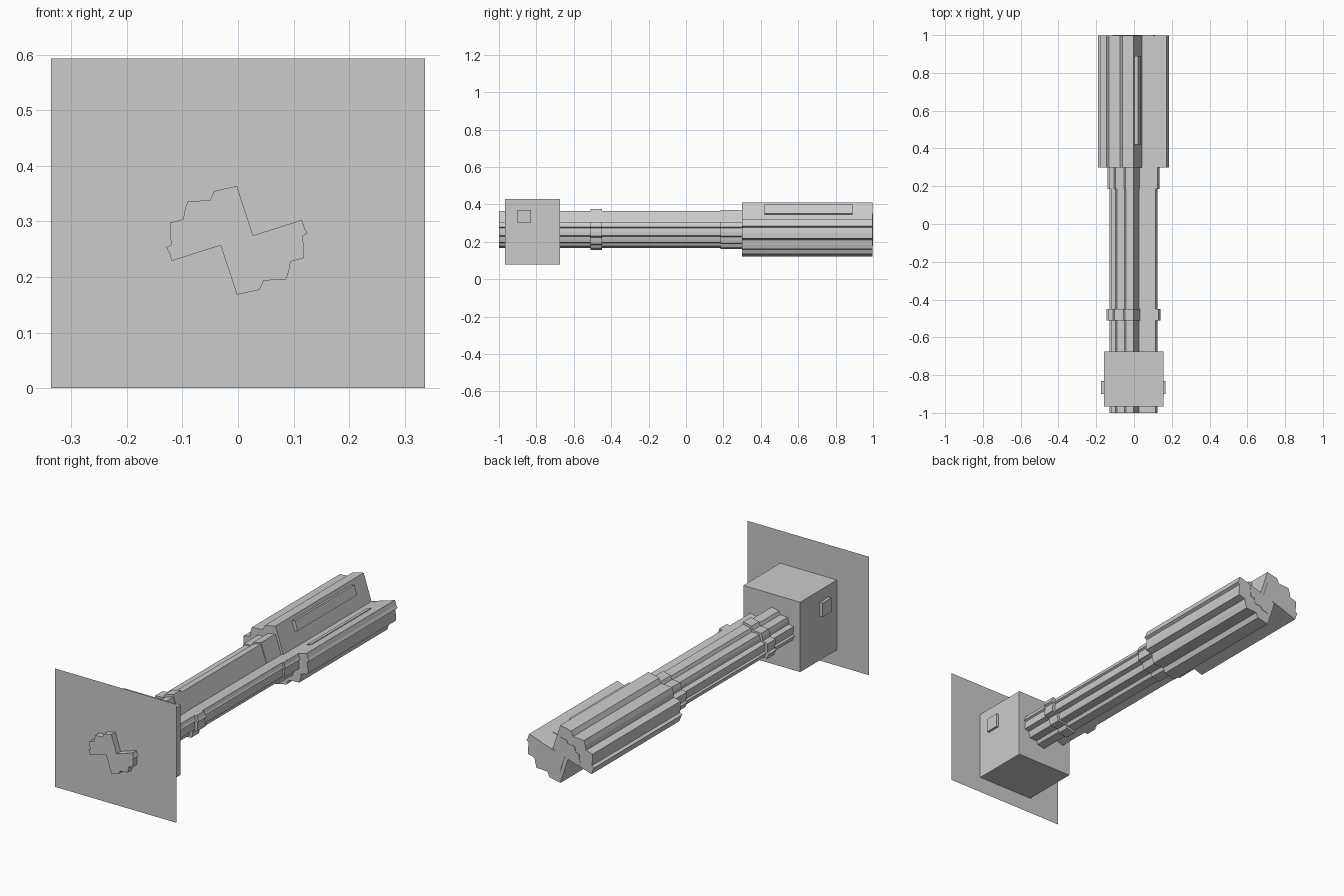
import bpy, bmesh, math
from mathutils import Matrix, Vector

if "Cube" in bpy.data.objects:
    bpy.data.objects.remove(bpy.data.objects["Cube"])

grey = bpy.data.materials.new("metal_grey")
grey.diffuse_color = (0.6, 0.6, 0.6, 1)
grey.use_nodes = True
grey.node_tree.nodes["Principled BSDF"].inputs["Base Color"].default_value = grey.diffuse_color

CX, CZ = -0.002, 0.266   # handle axis

# Half of the notched, saw-toothed cross-section; the rest is a half turn of it
HALF = [(0, .77), (.23, .07), (.92, .29), (.96, .17), (1, .1), (.93, .06), (.95, -.1),
        (.95, -.25), (.76, -.30), (.74, -.42), (.70, -.55), (.38, -.57), (.32, -.70)]
PROFILE = HALF + [(-x, -z) for x, z in HALF]


def finish(name, bm):
    bmesh.ops.recalc_face_normals(bm, faces=bm.faces)
    me = bpy.data.meshes.new(name)
    bm.to_mesh(me)
    bm.free()
    me.materials.append(grey)
    ob = bpy.data.objects.new(name, me)
    bpy.context.collection.objects.link(ob)
    return ob


def bar(name, scale, y0, y1):
    """Extrude the notched cross-section along y."""
    bm = bmesh.new()
    face = bm.faces.new([bm.verts.new((CX + x * scale, y0, CZ + z * scale))
                         for x, z in PROFILE])
    out = bmesh.ops.extrude_face_region(bm, geom=[face], use_keep_orig=True)
    for v in out["geom"]:
        if isinstance(v, bmesh.types.BMVert):
            v.co.y = y1
    return finish(name, bm)


def box(name, lo, hi, tilt=0.0):
    lo, hi = Vector(lo), Vector(hi)
    bm = bmesh.new()
    m = (Matrix.Translation((lo + hi) / 2) @ Matrix.Rotation(tilt, 4, 'Y')
         @ Matrix.Diagonal((*(hi - lo), 1)))
    bmesh.ops.create_cube(bm, size=1, matrix=m)
    return finish(name, bm)


# Handle: shaft, two collars, thick grip and end disc
bar("shaft", 0.127, -1.0, 0.32)
bar("front_collar", 0.143, -0.51, -0.45)
bar("rear_collar", 0.137, 0.185, 0.31)
bar("grip", 0.188, 0.30, 0.998)
bar("end_disc", 0.112, 0.99, 1.0)

# Control box with side buttons
box("control_box", (-0.16, -0.967, 0.08), (0.155, -0.675, 0.43))
box("left_button", (-0.175, -0.90, 0.30), (-0.155, -0.83, 0.37))
box("right_button", (0.15, -0.90, 0.30), (0.167, -0.83, 0.37))

# Strips lying on the grip: one on the notch wall, one on the notch floor
wall = math.atan2(-0.23, 0.70)
box("wall_strip", (0.0, 0.42, 0.345), (0.03, 0.89, 0.395), wall)
box("floor_strip", (0.09, 0.42, 0.295), (0.115, 0.89, 0.302), -math.atan2(.22, .69))

# Thin flat plate flush with the front of the box, pierced by the shaft end
bm = bmesh.new()
bm.faces.new([bm.verts.new((x, -0.968, z)) for x, z in
              [(-.336, 0), (.336, 0), (.336, .593), (-.336, .593)]])
finish("front_plate", bm)
